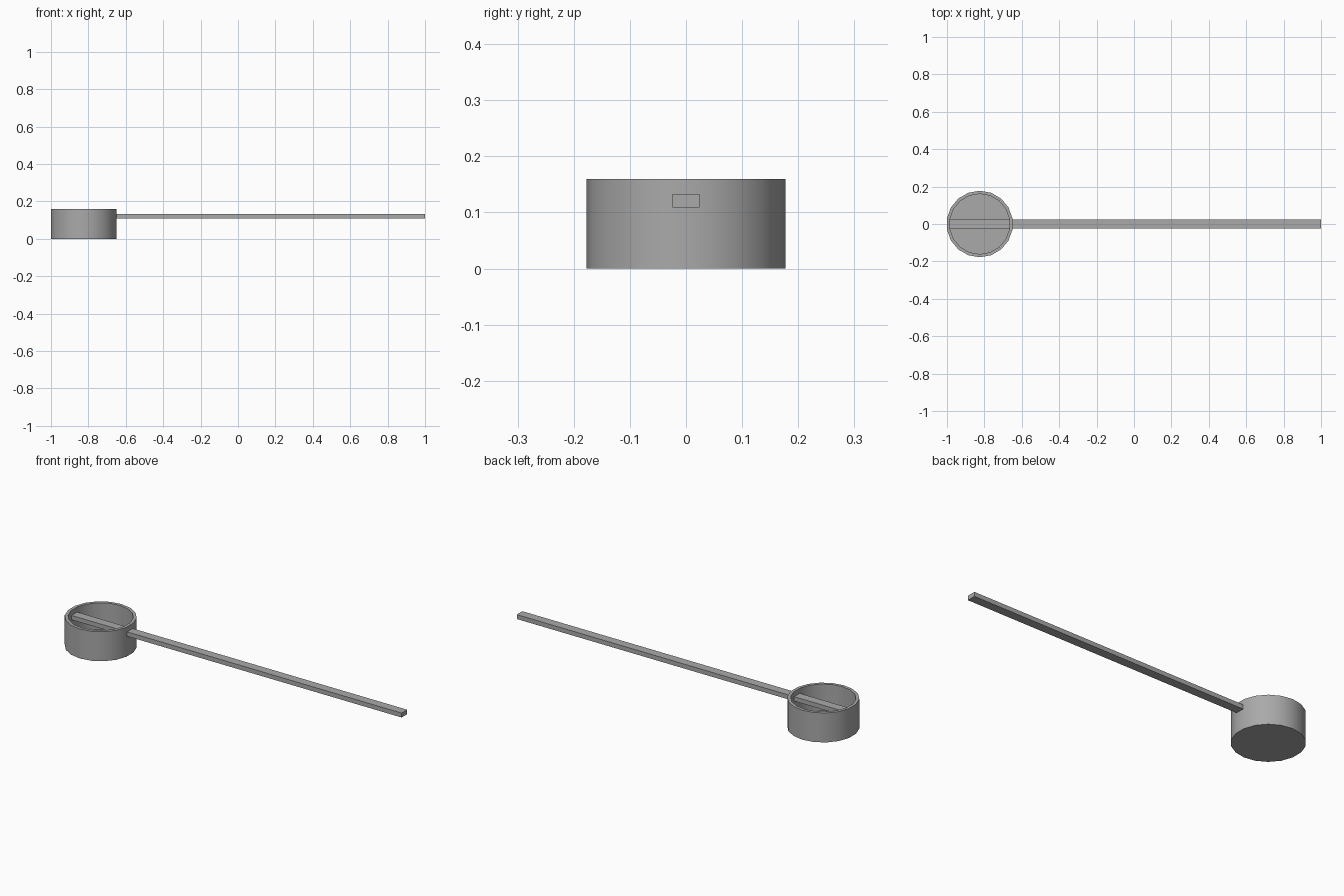
import bpy, math

cube = bpy.data.objects.get("Cube")
if cube:
    bpy.data.objects.remove(cube, do_unlink=True)

SIDES = 18
CUP_X, CUP_R, INNER_R = -0.825, 0.1777, 0.161
CUP_H, FLOOR_Z = 0.16, 0.016

grey = bpy.data.materials.new("plain grey")
grey.use_nodes = True
colour = (0.4, 0.4, 0.4, 1)
grey.diffuse_color = colour
grey.node_tree.nodes["Principled BSDF"].inputs["Base Color"].default_value = colour


def make_part(name, verts, faces):
    mesh = bpy.data.meshes.new(name)
    mesh.from_pydata(verts, [], faces)
    mesh.materials.append(grey)
    obj = bpy.data.objects.new(name, mesh)
    bpy.context.collection.objects.link(obj)
    return obj


# Round open cup: outer wall, rim, inner wall and floor
profile = [(CUP_R, 0), (CUP_R, CUP_H), (INNER_R, CUP_H), (INNER_R, FLOOR_Z)]
verts = []
for radius, z in profile:
    for i in range(SIDES):
        a = math.pi / 2 + math.tau * i / SIDES
        verts.append((CUP_X + radius * math.cos(a), radius * math.sin(a), z))
faces = [list(range(SIDES))[::-1], list(range(3 * SIDES, 4 * SIDES))]
for ring in range(3):
    for i in range(SIDES):
        j = (i + 1) % SIDES
        low, high = ring * SIDES, (ring + 1) * SIDES
        faces.append((low + i, low + j, high + j, high + i))
cup = make_part("cup", verts, faces)
bpy.ops.object.select_all(action="DESELECT")
cup.select_set(True)
bpy.context.view_layer.objects.active = cup
bpy.ops.object.shade_smooth_by_angle(angle=math.radians(30))

# Long flat handle running right through the cup
bpy.ops.mesh.primitive_cube_add(size=1, location=(0, 0, 0.121))
handle = bpy.context.object
handle.name = "handle"
handle.scale = (2, 0.048, 0.024)
bpy.ops.object.transform_apply(location=False, rotation=False, scale=True)
handle.data.materials.append(grey)
